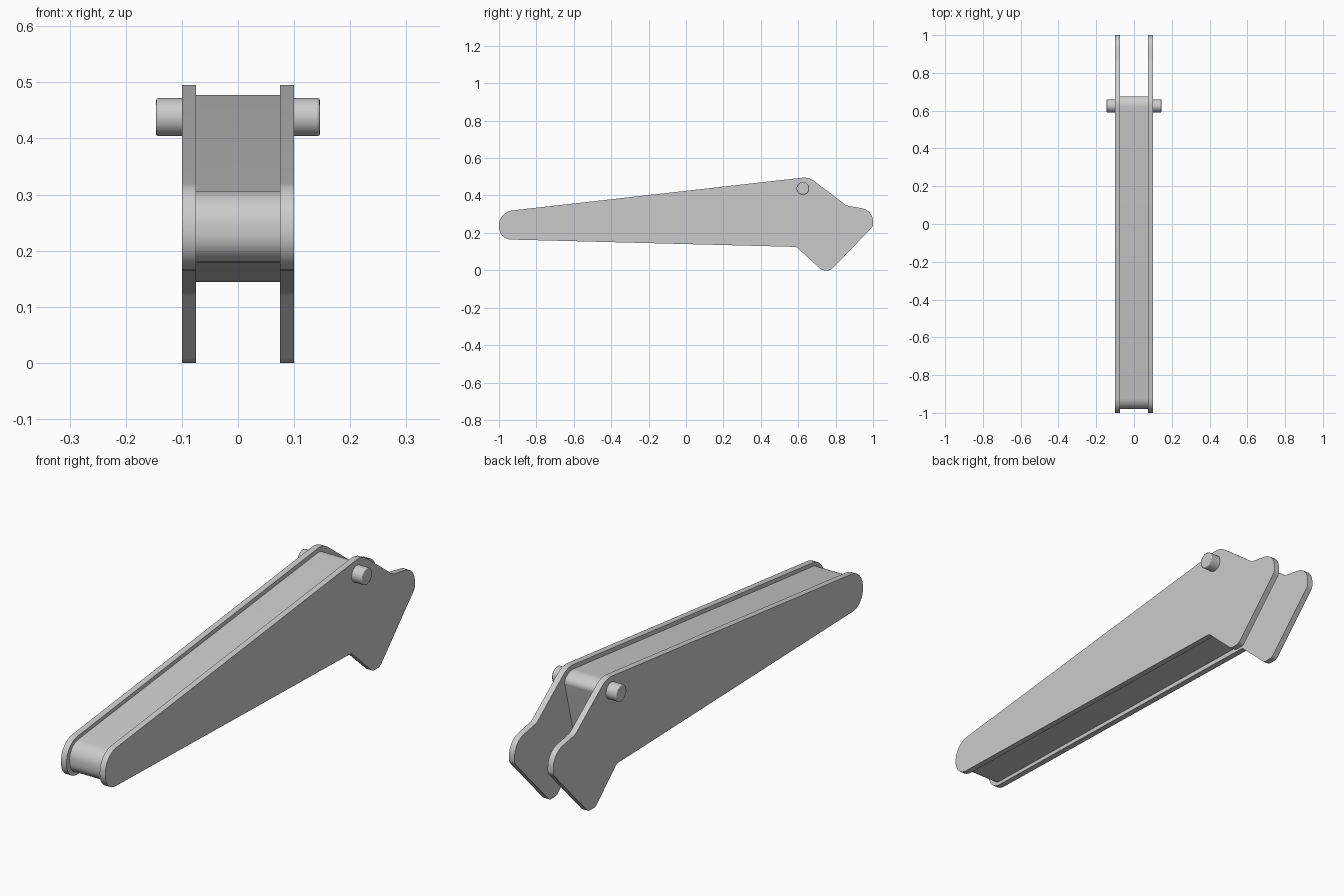
import bpy, bmesh, math
from mathutils import Vector

if "Cube" in bpy.data.objects:
    bpy.data.objects.remove(bpy.data.objects["Cube"])


def rounded(corners, steps=8):
    """Profile (y, z) with each corner (y, z, trim) replaced by an arc."""
    pts = []
    n = len(corners)
    for i, (y, z, d) in enumerate(corners):
        c = Vector((y, z))
        if d == 0:
            pts.append(c)
            continue
        a = (Vector(corners[i - 1][:2]) - c).normalized()
        b = (Vector(corners[(i + 1) % n][:2]) - c).normalized()
        w = math.sin(a.angle(b) / 2)
        for k in range(steps + 1):
            t = k / steps
            p, q, r = (1 - t) ** 2, 2 * w * t * (1 - t), t * t
            pts.append(((c + a * d) * p + c * q + (c + b * d) * r) / (p + q + r))
    return pts


def finish(obj):
    bpy.ops.object.select_all(action='DESELECT')
    obj.select_set(True)
    bpy.context.view_layer.objects.active = obj
    bpy.ops.object.shade_smooth_by_angle(angle=math.radians(30))


def extrude_profile(name, pts, x0, x1):
    bm = bmesh.new()
    face = bm.faces.new([bm.verts.new((x0, p.x, p.y)) for p in pts])
    res = bmesh.ops.extrude_face_region(bm, geom=[face])
    verts = [g for g in res['geom'] if isinstance(g, bmesh.types.BMVert)]
    bmesh.ops.translate(bm, verts=verts, vec=(x1 - x0, 0, 0))
    bmesh.ops.recalc_face_normals(bm, faces=bm.faces)
    mesh = bpy.data.meshes.new(name)
    bm.to_mesh(mesh)
    bm.free()
    obj = bpy.data.objects.new(name, mesh)
    bpy.context.collection.objects.link(obj)
    finish(obj)


# Side plates
plate = rounded([
    (-1, 0.312, 0.072), (0.657, 0.499, 0.037), (0.858, 0.346, 0.012),
    (1, 0.321, 0.06), (1, 0.235, 0.012), (0.774, 0, 0.012),
    (0.727, 0, 0.012), (0.59, 0.125, 0.008), (-1, 0.166, 0.065)])
for side, label in ((-1, "left"), (1, "right")):
    extrude_profile("side_plate_" + label, plate, side * 0.075, side * 0.1)

# Inner body, set slightly in from the plate edges
body = rounded([
    (-0.98, 0.299, 0.055), (0.64, 0.479, 0.02), (0.68, 0.452, 0.018),
    (0.6, 0.144, 0), (-0.98, 0.18, 0.05)])
extrude_profile("inner_body", body, -0.075, 0.075)

# Cross pin
bpy.ops.mesh.primitive_cylinder_add(vertices=32, radius=0.034, depth=0.292,
                                    location=(0, 0.625, 0.438),
                                    rotation=(0, math.pi / 2, 0))
pin = bpy.context.object
pin.name = "cross_pin"
bev = pin.modifiers.new("Bevel", 'BEVEL')
bev.width = 0.004
bev.segments = 2
finish(pin)
